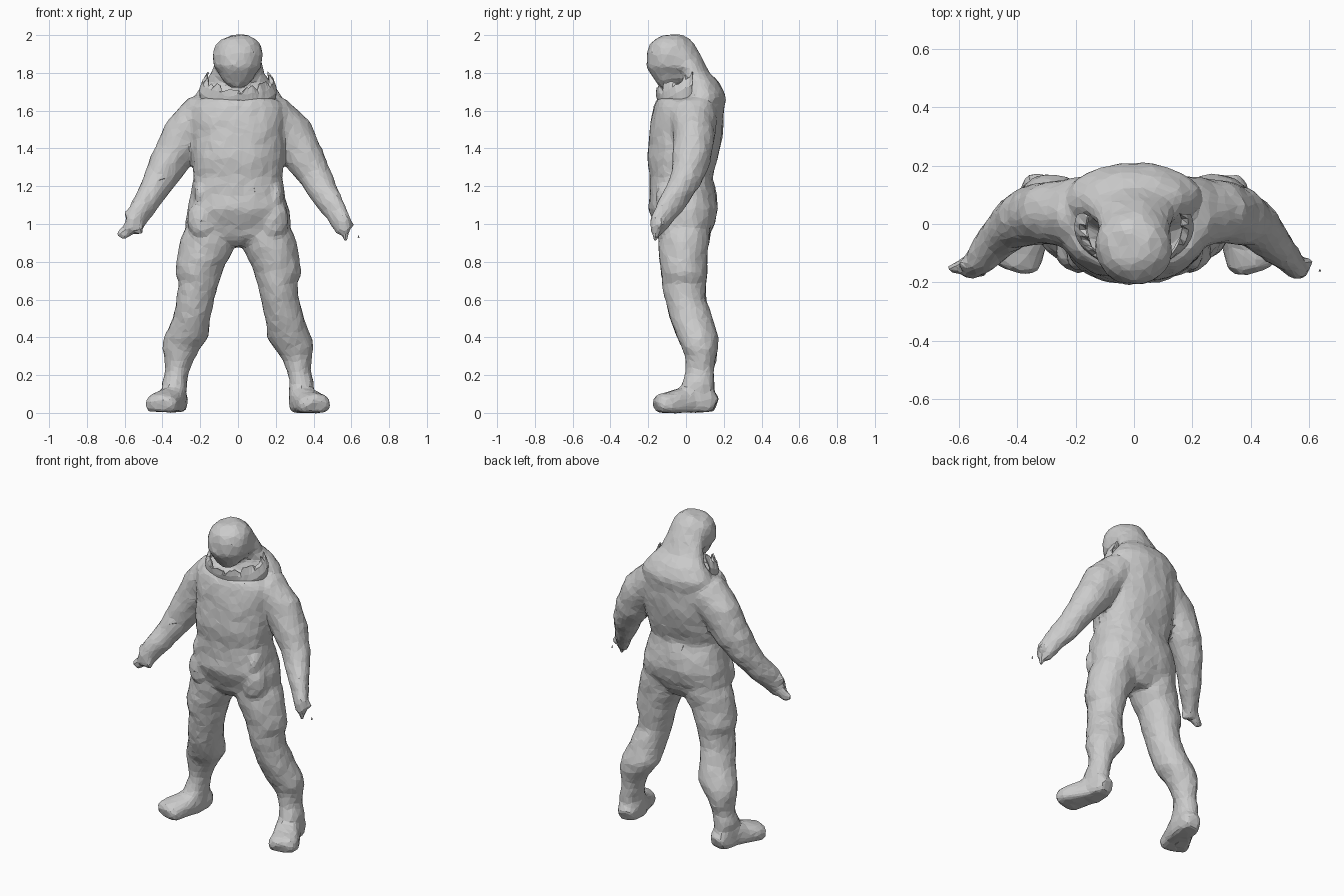
import bpy, bmesh, math, random
from mathutils import Vector, Matrix

if "Cube" in bpy.data.objects:
    bpy.data.objects.remove(bpy.data.objects["Cube"])

random.seed(4)
bm = bmesh.new()


def loft(rings, side=1, along=False, sides=24, power=2.0, floor=None):
    """Closed skin through rings (x, y, z, rx, ry); 'along' tilts rings square to the path."""
    centres = [Vector((r[0] * side, r[1], r[2])) for r in rings]
    loops = []
    for i, r in enumerate(rings):
        rot = Matrix.Identity(3)
        if along:
            d = centres[min(i + 1, len(rings) - 1)] - centres[max(i - 1, 0)]
            rot = d.to_track_quat('Z', 'Y').to_matrix()
        loop = []
        for k in range(sides):
            a = 2 * math.pi * k / sides
            c, s = math.cos(a), math.sin(a)
            p = Vector((math.copysign(abs(c) ** (2 / power), c) * r[3],
                        math.copysign(abs(s) ** (2 / power), s) * r[4], 0))
            p = centres[i] + rot @ p
            if floor is not None:
                p.z = max(p.z, floor)
            loop.append(bm.verts.new(p))
        loops.append(loop)
    faces = [bm.faces.new(loops[0]), bm.faces.new(loops[-1])]
    for a, b in zip(loops, loops[1:]):
        for k in range(sides):
            n = (k + 1) % sides
            faces.append(bm.faces.new((a[k], a[n], b[n], b[k])))
    bmesh.ops.recalc_face_normals(bm, faces=faces)


def upright(rows, **kw):
    """Rows of (z, centre x, half width, front y, back y)."""
    loft([(x, (f + b) / 2, z, w, (b - f) / 2) for z, x, w, f, b in rows], **kw)


def blob(centre, size, rot=0):
    m = Matrix.Translation(centre) @ Matrix.Rotation(rot, 4, 'Y') @ Matrix.Diagonal((*size, 1))
    bmesh.ops.create_icosphere(bm, subdivisions=2, radius=.58, matrix=m)


# Jacket
upright([(.88, 0, .06, -.09, .085), (.94, 0, .23, -.145, .125), (1.0, 0, .28, -.168, .155),
         (1.08, 0, .27, -.198, .172), (1.15, 0, .25, -.194, .165), (1.25, 0, .235, -.194, .137),
         (1.35, 0, .245, -.204, .168), (1.45, 0, .25, -.199, .192), (1.55, 0, .265, -.184, .2),
         (1.62, 0, .255, -.172, .2), (1.665, 0, .22, -.155, .2)], power=2.3)
# Hood at the back, running up into the head
upright([(1.54, 0, .17, -.06, .195), (1.60, 0, .23, -.06, .205), (1.68, 0, .228, -.04, .212),
         (1.75, 0, .178, -.015, .18), (1.80, 0, .14, -.04, .128), (1.87, 0, .125, -.09, .088),
         (1.92, 0, .11, -.1, .058)])
# Head
upright([(1.72, 0, .035, -.145, -.06), (1.76, 0, .08, -.165, 0), (1.80, 0, .098, -.188, .06),
         (1.835, 0, .126, -.208, .08), (1.90, 0, .132, -.21, .068), (1.95, 0, .12, -.192, .042),
         (1.98, 0, .09, -.16, .016), (1.999, 0, .045, -.12, -.02)], power=2.2)

for s in (1, -1):
    # Trouser leg
    upright([(1.02, .13, .13, -.13, .13), (.93, .152, .146, -.146, .124), (.86, .172, .147, -.142, .116),
             (.8, .192, .131, -.138, .113), (.74, .21, .122, -.13, .11), (.69, .208, .106, -.125, .106),
             (.6, .223, .1, -.108, .106), (.5, .247, .102, -.084, .138), (.4, .272, .118, -.047, .17),
             (.34, .297, .102, -.017, .17), (.28, .312, .075, 0, .157), (.22, .32, .063, -.003, .144),
             (.16, .337, .066, -.018, .148), (.06, .337, .066, -.06, .155)], side=s)
    # Boot
    loft([(.325, .158, .045, .045, .04), (.33, .12, .06, .062, .075), (.34, .03, .065, .07, .09),
          (.37, -.04, .055, .08, .07), (.40, -.1, .046, .09, .062), (.41, -.14, .044, .084, .054),
          (.415, -.158, .038, .055, .032)], side=s, along=True, floor=.005, power=2.4)
    # Sleeve, widening into the shoulder and chest
    loft([(.08, .03, 1.60, .14, .10), (.19, .035, 1.56, .128, .125), (.285, .04, 1.465, .108, .122),
          (.355, .03, 1.345, .1, .106), (.415, 0, 1.24, .085, .087), (.465, -.05, 1.15, .068, .076),
          (.515, -.105, 1.07, .055, .07), (.548, -.145, 1.0, .042, .058),
          (.56, -.155, .955, .027, .04)], side=s, along=True)
    # Hip pocket, thigh pocket and waist fold
    blob((s * .19, -.10, 1.02), (.14, .12, .2), s * .1)
    blob((s * .27, -.02, .78), (.1, .16, .14), s * .1)
    blob((s * .2, -.07, 1.15), (.07, .16, .16))

# Torn hands, one differing from the other
for path in ([(.55, -.14, 1.02), (.575, -.165, .91)], [(.55, -.14, 1.03), (.605, -.13, .985)],
             [(-.55, -.14, 1.0), (-.64, -.155, .94)], [(-.57, -.14, .98), (-.615, -.155, .92)],
             [(-.54, -.13, 1.05), (-.6, -.14, 1.06)], [(-.53, -.15, 1.0), (-.51, -.165, .945)]):
    loft([(*path[0], .035, .035), (*path[1], .014, .014)], along=True, sides=8)

# Fuse all clothing into one skin, then reduce it to coarse triangles
mesh = bpy.data.meshes.new("suited_figure")
bm.to_mesh(mesh)
bm.free()
figure = bpy.data.objects.new("suited_figure", mesh)
bpy.context.collection.objects.link(figure)
fuse = figure.modifiers.new("fuse", 'REMESH')
fuse.mode = 'VOXEL'
fuse.voxel_size = .012
soft = figure.modifiers.new("soften", 'SMOOTH')
soft.factor = .5
soft.iterations = 9
folds = bpy.data.textures.new("cloth_folds", 'CLOUDS')
folds.noise_scale = .12
wrinkle = figure.modifiers.new("wrinkle", 'DISPLACE')
wrinkle.texture = folds
wrinkle.strength = .018
wrinkle.mid_level = .46
coarse = figure.modifiers.new("coarse", 'DECIMATE')
coarse.ratio = .09

# Ragged collar standing open around the face
cb = bmesh.new()
cols = []
steps = 30
for i in range(steps + 1):
    t = math.radians(-108 + 216 * i / steps)
    col = []
    for rx, ry, z, rise, jag in ((.2, .12, 1.6, .04, 0), (.205, .14, 1.645, .07, .005),
                                 (.188, .148, 1.68, .075, .01), (.165, .148, 1.71, .065, .02)):
        a = t + random.uniform(-jag, jag) * 2.5
        j = random.uniform(-jag, jag)
        col.append(cb.verts.new((rx * math.sin(a), -.01 - (ry + j * .3) * math.cos(a),
                                 z + rise * (1 - math.cos(a)) + j)))
    cols.append(col)
for a, b in zip(cols, cols[1:]):
    for k in range(3):
        cb.faces.new((a[k], b[k], b[k + 1]))
        cb.faces.new((a[k], b[k + 1], a[k + 1]))
cmesh = bpy.data.meshes.new("ragged_collar")
cb.to_mesh(cmesh)
cb.free()
collar = bpy.data.objects.new("ragged_collar", cmesh)
bpy.context.collection.objects.link(collar)
thick = collar.modifiers.new("thickness", 'SOLIDIFY')
thick.thickness = .008

# Loose scrap beside one hand
bpy.ops.mesh.primitive_cone_add(vertices=3, radius1=.006, radius2=0, depth=.02,
                                location=(.638, -.16, .935))
bpy.context.object.name = "loose_scrap"
